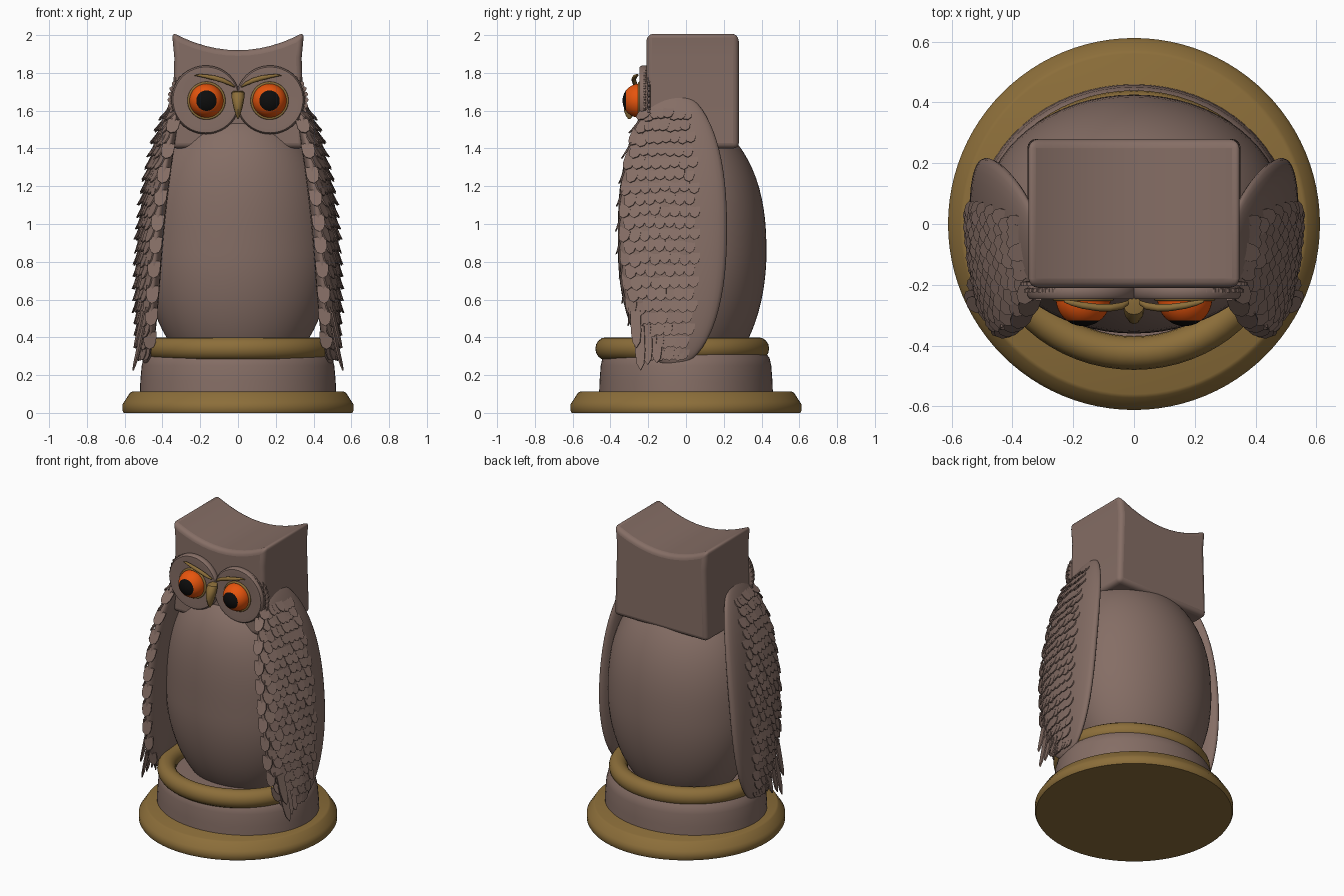
import bpy, bmesh, math, random
from math import sin, cos, pi, radians
from mathutils import Vector, Matrix

if "Cube" in bpy.data.objects:
    bpy.data.objects.remove(bpy.data.objects["Cube"])

random.seed(4)


def material(name, rgb):
    m = bpy.data.materials.new(name)
    m.diffuse_color = (*rgb, 1)
    m.use_nodes = True
    m.node_tree.nodes["Principled BSDF"].inputs["Base Color"].default_value = m.diffuse_color
    return m


BROWN = material("feather brown", (0.235, 0.155, 0.130))
OLIVE = material("olive gold", (0.262, 0.156, 0.042))
ORANGE = material("eye orange", (0.80, 0.09, 0.004))
BLACK = material("pupil black", (0.004, 0.004, 0.004))


def finish(name, bm, mats, mirror=False, angle=40):
    bmesh.ops.remove_doubles(bm, verts=bm.verts, dist=1e-5)
    bmesh.ops.recalc_face_normals(bm, faces=bm.faces)
    me = bpy.data.meshes.new(name)
    bm.to_mesh(me)
    bm.free()
    ob = bpy.data.objects.new(name, me)
    bpy.context.collection.objects.link(ob)
    for m in mats:
        me.materials.append(m)
    if mirror:
        ob.modifiers.new("mirror", 'MIRROR').use_mirror_merge = False
    bpy.ops.object.select_all(action='DESELECT')
    bpy.context.view_layer.objects.active = ob
    ob.select_set(True)
    bpy.ops.object.shade_smooth_by_angle(angle=radians(angle))
    return ob


def grid(bm, rows):
    """Skin a list of equal closed rings."""
    vs = [[bm.verts.new(p) for p in r] for r in rows]
    n = len(rows[0])
    for a, b in zip(vs, vs[1:]):
        for j in range(n):
            k = (j + 1) % n
            bm.faces.new((a[j], a[k], b[k], b[j]))


def lathe(name, profile, mats, scale=(1, 1, 1), loc=(0, 0, 0), face_front=False,
          steps=64, mirror=False, rule=None):
    """Turn (radius, height) points; face_front points the axis to -y."""
    bm = bmesh.new()
    grid(bm, [[(r * cos(2 * pi * j / steps), r * sin(2 * pi * j / steps), z)
               for j in range(steps)] for r, z in profile])
    bmesh.ops.dissolve_degenerate(bm, dist=1e-6, edges=bm.edges)
    mat = Matrix.Translation(loc)
    if face_front:
        mat = mat @ Matrix.Rotation(pi / 2, 4, 'X')
    bm.transform(mat @ Matrix.Diagonal((*scale, 1)))
    if rule:
        for f in bm.faces:
            f.material_index = rule(f.calc_center_median())
    return finish(name, bm, mats, mirror)


def ring_profile(R, r, n=16):
    return [(R + r * cos(2 * pi * i / n), r * sin(2 * pi * i / n)) for i in range(n + 1)]


# Pedestal
lathe("base_plate", [(0, 0), (0.605, 0), (0.612, 0.012), (0.612, 0.045), (0.602, 0.06),
                     (0.572, 0.106), (0.56, 0.112), (0, 0.112)], [OLIVE], steps=96)
lathe("drum", [(0, 0.10), (0.52, 0.10), (0.517, 0.17), (0.51, 0.25), (0.50, 0.29),
               (0.47, 0.325), (0, 0.33)], [BROWN], scale=(1, 0.885, 1))
lathe("collar_ring", ring_profile(0.44, 0.06), [OLIVE], scale=(1, 0.92, 1),
      loc=(0, -0.02, 0.34))

# Body: egg with full shoulders that lean forward
bm = bmesh.new()
rows = []
for i in range(41):
    u = -cos(pi * i / 40)
    if u < 0:
        r, z, cy = math.sqrt(max(0, 1 - u * u)), 0.85 + 0.70 * u, 0.033
    else:
        r, z, cy = math.sqrt(max(0, 1 - u ** 2.7)), 0.85 + 0.75 * u, 0.033 - 0.07 * u * u
    rows.append([(0.495 * r * cos(2 * pi * j / 64), cy + 0.393 * r * sin(2 * pi * j / 64), z)
                 for j in range(64)])
grid(bm, rows)
bmesh.ops.dissolve_degenerate(bm, dist=1e-6, edges=bm.edges)
finish("body", bm, [BROWN])

# Head block with a dished top
bm = bmesh.new()
top = [(0.35 * i / 6, 1.92 + 0.095 * (i / 6) ** 2) for i in range(6, -7, -1)]
outline = [(-0.352, 1.40), (0.352, 1.40), (0.337, 1.88)] + top + [(-0.337, 1.88)]
sections = [[bm.verts.new((x, y, z)) for x, z in outline] for y in (-0.21, 0.28)]
for s in sections:
    bm.faces.new(s)
for i in range(len(outline)):
    k = (i + 1) % len(outline)
    bm.faces.new((sections[0][i], sections[0][k], sections[1][k], sections[1][i]))
head = finish("head", bm, [BROWN], angle=35)
bevel = head.modifiers.new("bevel", 'BEVEL')
bevel.width, bevel.segments, bevel.use_clamp_overlap = 0.03, 4, False
bevel.limit_method, bevel.angle_limit = 'ANGLE', radians(40)
head.modifiers.move(len(head.modifiers) - 1, 0)


# Wings: thin pods hugging the body and curving in at the top
def wing(z, a):
    u = min(abs(z - 0.975) / 0.725, 1)
    r = (1 - u ** 2.3) ** (1 / 2.1)
    y = 0.285 * r * sin(a)
    t = max(z - 0.3, 0)
    x = 0.485 - 0.05 * t ** 2 - 0.02 * t ** 4 + 0.062 * r * cos(a) + 0.1 * y
    return Vector((x, -0.068 + y, z))


bm = bmesh.new()
grid(bm, [[wing(0.975 - 0.725 * cos(pi * i / 36), 2 * pi * j / 32) for j in range(32)]
          for i in range(37)])
bmesh.ops.dissolve_degenerate(bm, dist=1e-6, edges=bm.edges)
finish("wings", bm, [BROWN], mirror=True, angle=60)

SHAPE = [(-0.5, 0), (0.5, 0), (0.5, 0.55), (0.36, 0.85), (0, 1), (-0.36, 0.85), (-0.5, 0.55)]


def feather(bm, p, d, n, w, l, lift, thick=0.008):
    """Rounded tile at p running along d and lifting off along n."""
    d, n = d.normalized(), n.normalized()
    s = d.cross(n)
    layers = []
    for o in (0, -thick):
        layers.append([bm.verts.new(p + s * (a * w) + d * (b * l)
                                    + n * (lift * b + o - 0.3 * w * a * a))
                       for a, b in SHAPE])
    t, b = layers
    bm.faces.new(t)
    bm.faces.new(b[::-1])
    for i in range(len(SHAPE)):
        k = (i + 1) % len(SHAPE)
        bm.faces.new((t[i], b[i], b[k], t[k]))


def wing_frame(z, a):
    p = wing(z, a)
    d = wing(z - 0.01, a) - p
    t = wing(z, a + 0.02) - p
    return p, d, t.cross(-d)


# Overlapping wing feathers in staggered rows
bm = bmesh.new()
for i in range(21):
    z = 1.62 - i * 0.063
    for j in range(8):
        t = 0.40 - (j + 0.5 * (i % 2)) * 0.185
        a = math.asin(t) if t > -0.97 else -pi / 2
        p, d, n = wing_frame(z + random.uniform(-0.006, 0.006), a)
        big = 1.15 if t < -0.7 else 1.0
        feather(bm, p, d, n, 0.058 * big, 0.08 * big, random.uniform(0.014, 0.024))
# Long feathers at the wing tips
for y, z, l in ((-0.25, 0.46, 0.24), (-0.21, 0.44, 0.19), (-0.16, 0.42, 0.16), (-0.27, 0.54, 0.2)):
    feather(bm, Vector((0.51, y, z)), Vector((0.17, 0.05, -1)), Vector((1, -0.25, 0.2)),
            0.055, l, 0.01)
finish("wing_feathers", bm, [BROWN], mirror=True, angle=30)

# Facial discs with a feathered outer rim
EX, EZ = 0.17, 1.657
lathe("face_discs", [(0, 0), (0.175, 0), (0.182, 0.012), (0.182, 0.035), (0.174, 0.046),
                     (0.15, 0.047), (0.10, 0.043), (0, 0.043)], [BROWN],
      loc=(EX, -0.20, EZ), face_front=True, mirror=True)
bm = bmesh.new()
for layer, y in enumerate((-0.200, -0.222)):
    for i in range(17):
        a = radians(-72 + 9 * i + 4.5 * layer)
        out = Vector((cos(a), 0, sin(a)))
        tip = 0.030 + 0.016 * max(0, cos(a)) - 0.012 * layer
        feather(bm, Vector((EX, y, EZ)) + out * 0.158, out, Vector((0, -1, 0)),
                0.032, tip, 0.004, 0.012)
finish("face_rim_feathers", bm, [BROWN], mirror=True, angle=30)

# Eyes: domes whose tips are the pupils
R, CAP = 0.09, math.asin(0.054 / 0.09)
angles = [CAP * i / 6 for i in range(7)] + [CAP + (pi / 2 - CAP) * i / 8 for i in range(1, 9)]
lathe("eyes", [(R * sin(t), R * cos(t)) for t in angles], [ORANGE, BLACK],
      loc=(EX - 0.003, -0.246, EZ - 0.004), face_front=True, steps=40, mirror=True,
      rule=lambda c: int(c.y < -0.246 - R * cos(CAP)))
lathe("eye_rims", ring_profile(0.093, 0.008, 10), [OLIVE],
      loc=(EX - 0.003, -0.246, EZ - 0.004), face_front=True, steps=40, mirror=True)


# Brows and beak: tapered sweeps of (x, y, z, width, depth)
def sweep(name, pts, axis, mirror=False):
    bm = bmesh.new()
    rows = []
    for x, y, z, w, h in pts:
        c = Vector((x, y, z))
        rows.append([c + axis * (w * cos(2 * pi * j / 12))
                     + Vector((0, h * sin(2 * pi * j / 12), 0)) for j in range(12)])
    grid(bm, rows)
    bmesh.ops.holes_fill(bm, edges=[e for e in bm.edges if e.is_boundary], sides=0)
    return finish(name, bm, [OLIVE], mirror)


sweep("brows", [(0.018, -0.258, 1.726, 0.004, 0.008), (0.04, -0.270, 1.742, 0.010, 0.012),
                (0.08, -0.276, 1.760, 0.013, 0.012), (0.12, -0.275, 1.772, 0.013, 0.012),
                (0.17, -0.268, 1.782, 0.010, 0.011), (0.205, -0.260, 1.787, 0.007, 0.009),
                (0.23, -0.254, 1.787, 0.002, 0.004)], Vector((-0.25, 0, 0.97)), True)
sweep("beak", [(0, -0.255, 1.705, 0.022, 0.012), (0, -0.272, 1.698, 0.033, 0.026),
               (0, -0.284, 1.670, 0.034, 0.036), (0, -0.292, 1.630, 0.027, 0.038),
               (0, -0.297, 1.595, 0.018, 0.030), (0, -0.300, 1.568, 0.009, 0.016),
               (0, -0.300, 1.555, 0.002, 0.004)], Vector((1, 0, 0)))
